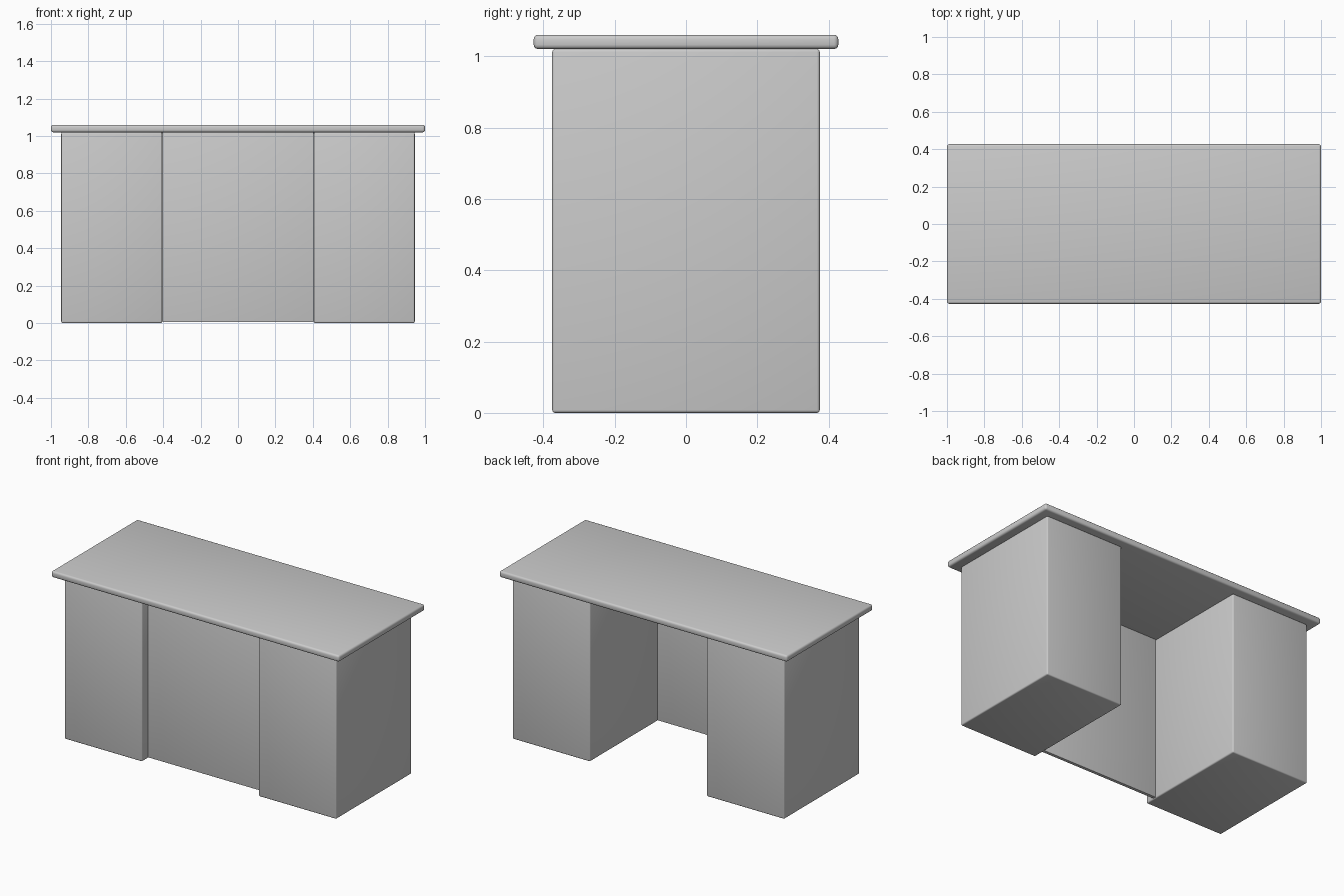
import bpy

if "Cube" in bpy.data.objects:
    bpy.data.objects.remove(bpy.data.objects["Cube"])


def box(name, lo, hi, bevel):
    """Box spanning lo..hi with rounded edges."""
    centre = [(a + b) / 2 for a, b in zip(lo, hi)]
    bpy.ops.mesh.primitive_cube_add(size=1, location=centre)
    obj = bpy.context.object
    obj.name = name
    obj.scale = [b - a for a, b in zip(lo, hi)]
    bpy.ops.object.transform_apply(location=False, rotation=False, scale=True)
    mod = obj.modifiers.new("rounded_edges", "BEVEL")
    mod.width = bevel
    mod.segments = 3
    bpy.ops.object.modifier_apply(modifier=mod.name)
    bpy.ops.object.shade_smooth_by_angle()
    return obj


# Overhanging desk top
box("desk_top", (-1, -0.427, 1.02), (1, 0.427, 1.06), 0.012)

# Two pedestals, mirrored about x = 0
for side, x0, x1 in (("left", -0.945, -0.405), ("right", 0.405, 0.945)):
    box(side + "_pedestal", (x0, -0.375, 0), (x1, 0.375, 1.02), 0.008)

# Recessed front panel between the pedestals
box("front_panel", (-0.405, -0.315, 0.005), (0.405, -0.295, 1.02), 0.002)
